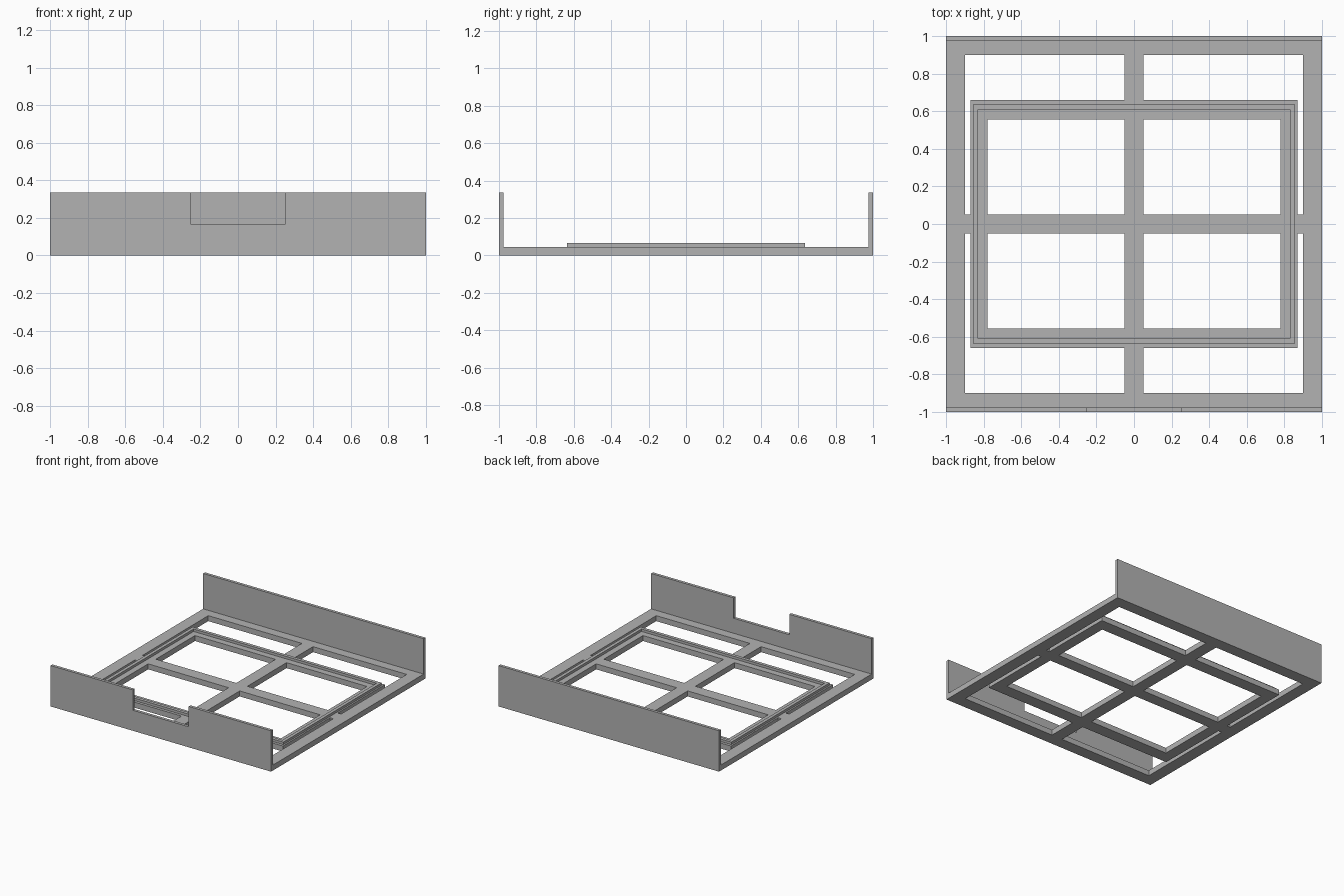
import bpy, bmesh

if "Cube" in bpy.data.objects:
    bpy.data.objects.remove(bpy.data.objects["Cube"])

grey = bpy.data.materials.new("light grey")
grey.diffuse_color = (0.45, 0.45, 0.45, 1)
grey.use_nodes = True
grey.node_tree.nodes["Principled BSDF"].inputs["Base Color"].default_value = grey.diffuse_color


def prism(name, us, vs, solid, place, axis):
    """Fill the grid cells where solid(u, v) holds, then extrude along axis."""
    bm = bmesh.new()
    for u0, u1 in zip(us, us[1:]):
        for v0, v1 in zip(vs, vs[1:]):
            if solid((u0 + u1) / 2, (v0 + v1) / 2):
                bm.faces.new([bm.verts.new(place(u, v)) for u, v in
                              ((u0, v0), (u1, v0), (u1, v1), (u0, v1))])
    bmesh.ops.remove_doubles(bm, verts=bm.verts, dist=1e-5)
    ext = bmesh.ops.extrude_face_region(bm, geom=bm.faces[:], use_keep_orig=True)
    bmesh.ops.translate(bm, vec=axis,
                        verts=[g for g in ext["geom"] if isinstance(g, bmesh.types.BMVert)])
    bmesh.ops.recalc_face_normals(bm, faces=bm.faces)
    bmesh.ops.dissolve_limit(bm, angle_limit=0.01, verts=bm.verts, edges=bm.edges)
    # split remaining polygons so concave caps stay clean
    bmesh.ops.triangulate(bm, faces=[f for f in bm.faces if len(f.verts) > 4])
    me = bpy.data.meshes.new(name)
    bm.to_mesh(me)
    bm.free()
    me.materials.append(grey)
    ob = bpy.data.objects.new(name, me)
    bpy.context.collection.objects.link(ob)
    return ob


def mirrored(vals):
    return [-v for v in sorted(vals, reverse=True)] + sorted(vals)


def ring(x, y, ox, oy, ix, iy):
    return abs(x) < ox and abs(y) < oy and not (abs(x) < ix and abs(y) < iy)


BASE, TOP, WALL = 0.045, 0.335, 0.024

# base: outer frame, inner frame and cross bars in one plate
prism("base_frame",
      mirrored([0.05, 0.78, 0.87, 0.9, 1]), mirrored([0.05, 0.557, 0.66, 0.9, 1]),
      lambda x, y: ring(x, y, 1, 1, 0.9, 0.9) or ring(x, y, 0.87, 0.66, 0.78, 0.557)
      or abs(x) < 0.05 or abs(y) < 0.05,
      lambda x, y: (x, y, 0), (0, 0, BASE))

# thin raised lip on the inner frame
prism("raised_rim", mirrored([0.83, 0.857]), mirrored([0.61, 0.637]),
      lambda x, y: ring(x, y, 0.857, 0.637, 0.83, 0.61),
      lambda x, y: (x, y, BASE), (0, 0, 0.02))

# upright end walls, the front one notched
prism("front_wall", mirrored([0.253, 1]), [BASE, 0.168, TOP],
      lambda x, z: abs(x) > 0.253 or z < 0.168,
      lambda x, z: (x, -1, z), (0, WALL, 0))
prism("back_wall", [-1, 1], [BASE, TOP], lambda x, z: True,
      lambda x, z: (x, 1, z), (0, -WALL, 0))
